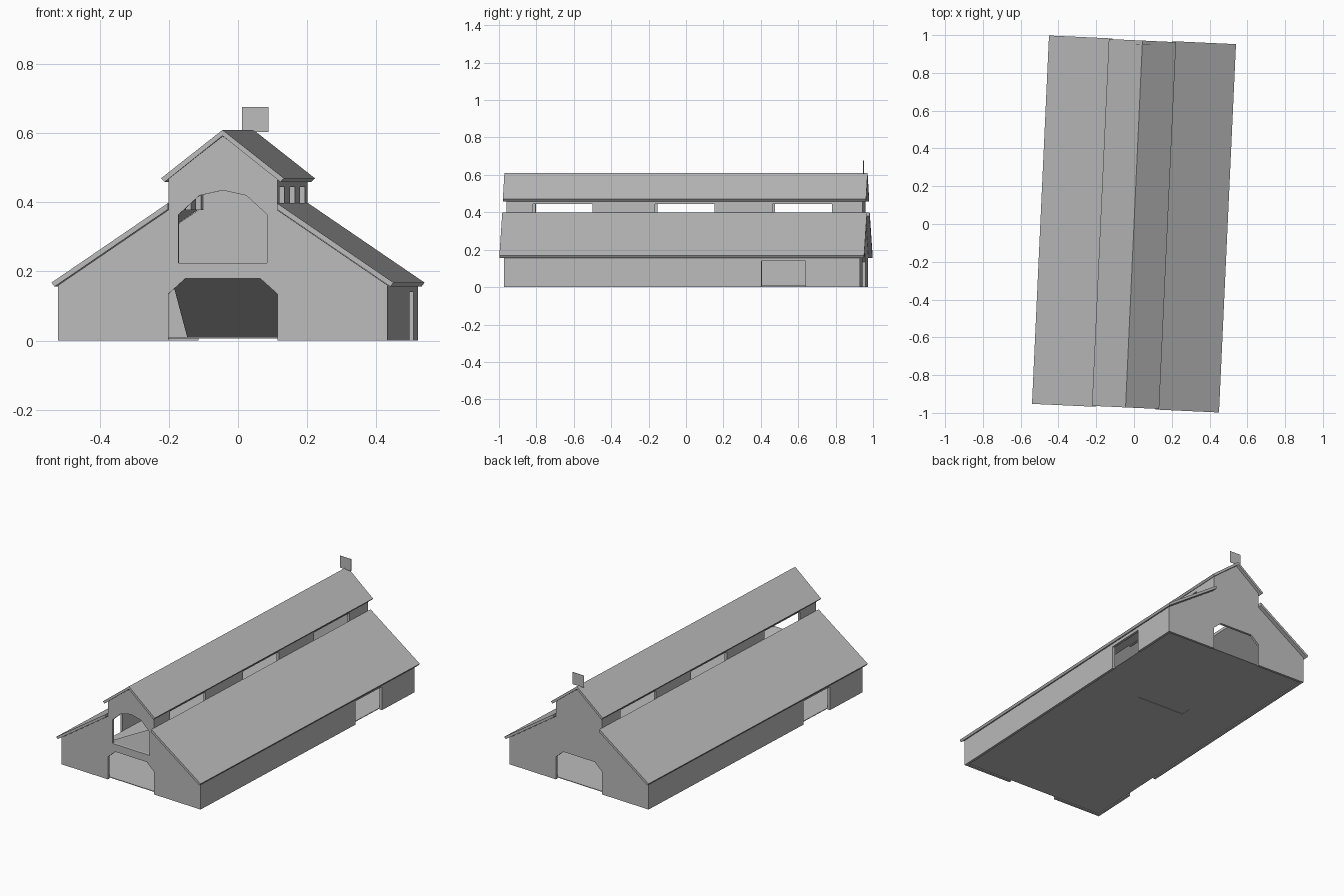
import bpy, bmesh, math

old = bpy.data.objects.get("Cube")
if old:
    bpy.data.objects.remove(old, do_unlink=True)

YAW = math.radians(-2.64)      # the whole building stands slightly turned
HALF_W, HALF_L = 0.4775, 0.953  # outer wall faces
NAVE = 0.158                   # half width of the raised middle
WALL = 0.015
ROOF_L = 0.976

grey = bpy.data.materials.new("plain_grey")
grey.use_nodes = True
colour = (0.5, 0.5, 0.5, 1)
grey.diffuse_color = colour
bsdf = next(n for n in grey.node_tree.nodes if n.type == 'BSDF_PRINCIPLED')
bsdf.inputs["Base Color"].default_value = colour

PLACE = {
    'x': lambda u, v, d: (d, u, v),
    'y': lambda u, v, d: (u, d, v),
    'z': lambda u, v, d: (u, v, d),
}


def prism(name, outline, axis, start, end, mirror=False, turn=0.0):
    """Extrude a flat outline along an axis; optionally mirror it across x."""
    bm = bmesh.new()
    rings = [[bm.verts.new(PLACE[axis](u, v, d)) for u, v in outline]
             for d in (start, end)]
    bm.faces.new(rings[0])
    bm.faces.new(list(reversed(rings[1])))
    n = len(outline)
    for i in range(n):
        j = (i + 1) % n
        bm.faces.new((rings[0][j], rings[0][i], rings[1][i], rings[1][j]))
    if mirror:
        seam = [f for f in bm.faces if all(abs(v.co.x) < 1e-6 for v in f.verts)]
        bmesh.ops.delete(bm, geom=seam, context='FACES_ONLY')
    bmesh.ops.recalc_face_normals(bm, faces=bm.faces)
    if not mirror:
        if bm.calc_volume(signed=True) < 0:
            bmesh.ops.reverse_faces(bm, faces=bm.faces)
    mesh = bpy.data.meshes.new(name)
    bm.to_mesh(mesh)
    bm.free()
    mesh.materials.append(grey)
    obj = bpy.data.objects.new(name, mesh)
    bpy.context.collection.objects.link(obj)
    obj.rotation_euler.z = YAW + turn
    if mirror:
        obj.modifiers.new("Mirror", 'MIRROR').use_axis[0] = True
    return obj


# Gable walls: half outlines that run round the doorway and up to the ridge
gable = [(0, 0.18), (0.108, 0.18), (NAVE, 0.135), (NAVE, 0), (HALF_W, 0),
         (HALF_W, 0.16), (NAVE, 0.378), (NAVE, 0.468), (0, 0.592)]
loft_opening = [(0, 0.435), (0.068, 0.42), (0.128, 0.365),
                (0.128, 0.225), (0, 0.225)]
prism("front_gable", gable + loft_opening, 'y', -HALF_L, -HALF_L + WALL, True)
prism("back_gable", gable, 'y', HALF_L - WALL, HALF_L, True)

# Long side walls, each with one doorway, half a turn apart
end = HALF_L - WALL
side = [(-end, 0), (0.427, 0), (0.427, 0.14), (0.662, 0.14), (0.662, 0),
        (end, 0), (end, 0.16), (-end, 0.16)]
for name, turn in (("left_side_wall", 0), ("right_side_wall", math.pi)):
    prism(name, side, 'x', HALF_W - WALL, HALF_W, turn=turn)

# Clerestory walls with three long windows
comb = [(-end, 0.378)]
for centre in (-0.652, 0, 0.629):
    a, b = centre - 0.159, centre + 0.159
    comb += [(a, 0.378), (a, 0.445), (b, 0.445), (b, 0.378)]
comb += [(end, 0.378), (end, 0.468), (-end, 0.468)]
for name, inner in (("left_clerestory", NAVE - WALL), ("right_clerestory", -NAVE)):
    prism(name, comb, 'x', inner, inner + WALL)

# Roofs
aisle = [(NAVE, 0.398), (0.4955, 0.168), (0.487, 0.156), (NAVE, 0.38)]
prism("aisle_roofs", aisle, 'y', -ROOF_L, ROOF_L, True)
upper = [(0, 0.61), (0.178, 0.47), (0.168, 0.459), (0, 0.593)]
prism("upper_roof", upper, 'y', -ROOF_L + 0.004, ROOF_L - 0.004, True)

# Floor with the slot where the ramp lands
floor = [(0, -end), (HALF_W - WALL, -end), (HALF_W - WALL, end), (0, end),
         (0, 0.311), (NAVE, 0.311), (NAVE, 0.244), (0, 0.244)]
prism("floor", floor, 'z', 0.006, 0.01, True)

# Ramp from the loft opening down to the floor
ramp = [(-end, 0.225), (0.311, 0.008), (0.244, 0.008), (-end, 0.213)]
prism("ramp", ramp, 'x', -NAVE, NAVE)

# Small square plate on the back end of the ridge
plate = [(-0.032, 0.604), (0.044, 0.604), (0.044, 0.676), (-0.032, 0.676)]
prism("ridge_plate", plate, 'y', 0.95, 0.952)
